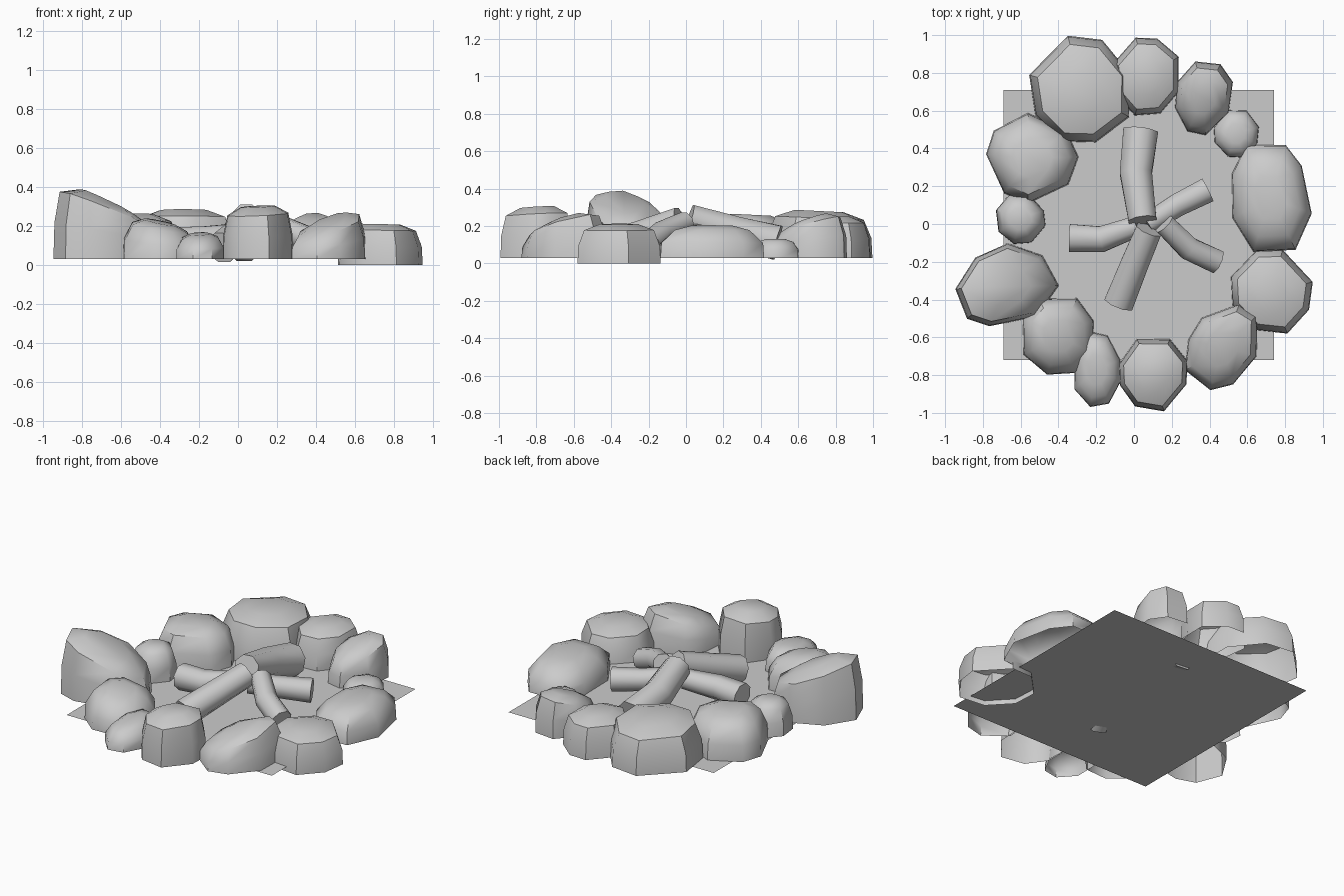
import bpy, math, random
from mathutils import Vector

random.seed(4)
cube = bpy.data.objects.get("Cube")
if cube:
    bpy.data.objects.remove(cube, do_unlink=True)

GROUND = 0.03

grey = bpy.data.materials.new("stone_grey")
grey.use_nodes = True
colour = (0.6, 0.6, 0.6, 1)
grey.diffuse_color = colour
grey.node_tree.nodes["Principled BSDF"].inputs["Base Color"].default_value = colour


def make_object(name, verts, faces, smooth_angle=None):
    mesh = bpy.data.meshes.new(name)
    mesh.from_pydata(verts, [], faces)
    mesh.materials.append(grey)
    obj = bpy.data.objects.new(name, mesh)
    bpy.context.collection.objects.link(obj)
    if smooth_angle:
        bpy.ops.object.select_all(action="DESELECT")
        obj.select_set(True)
        bpy.context.view_layer.objects.active = obj
        bpy.ops.object.shade_smooth_by_angle(angle=math.radians(smooth_angle))
    return obj


def bridge(rings, sides):
    """Quads joining successive rings of equal vertex count."""
    faces = []
    for r in range(rings - 1):
        for i in range(sides):
            j = (i + 1) % sides
            a, b = r * sides, (r + 1) * sides
            faces.append((a + i, a + j, b + j, b + i))
    return faces


def stone(name, x, y, rx, ry, turn, top, tilt_x, tilt_y, shoulder, base=GROUND):
    """Open-bottomed boulder: irregular outline, bulging wall, tilted crown."""
    sides = 8
    turn = math.radians(turn)
    outline = []
    for i in range(sides):
        a = math.tau * (i + 0.5 + random.uniform(-0.2, 0.2)) / sides
        k = random.uniform(0.99, 1.07)
        u, v = rx * k * math.cos(a), ry * k * math.sin(a)
        outline.append((u * math.cos(turn) - v * math.sin(turn),
                        u * math.sin(turn) + v * math.cos(turn)))
    profile = [(1, 0), (0.98, 0.45), (shoulder, 0.85), (shoulder * 0.55, 1)]
    verts = []
    for scale, level in profile:
        for u, v in outline:
            dx, dy = u * scale, v * scale
            height = top + tilt_x * dx + tilt_y * dy - base
            verts.append((x + dx, y + dy, base + level * height))
    faces = bridge(len(profile), sides)
    last = (len(profile) - 1) * sides
    faces.append(tuple(range(last, last + sides)))
    return make_object(name, verts, faces, 45)


def log(name, points, radii):
    """Bent eight-sided log with flat sawn ends."""
    sides = 8
    pts = [Vector(p) for p in points]
    verts = []
    for i, (p, r) in enumerate(zip(pts, radii)):
        axis = (pts[min(i + 1, len(pts) - 1)] - pts[max(i - 1, 0)]).normalized()
        side = axis.cross(Vector((0, 0, 1))).normalized()
        up = side.cross(axis)
        for s in range(sides):
            a = math.tau * (s + 0.5) / sides
            verts.append(p + side * (r * math.cos(a)) - up * (r * math.sin(a)))
    faces = bridge(len(pts), sides)
    last = (len(pts) - 1) * sides
    faces.append(tuple(reversed(range(sides))))
    faces.append(tuple(range(last, last + sides)))
    return make_object(name, verts, faces, 50)


# Ground sheet
make_object("ground_sheet",
            [(-0.69, -0.72, GROUND), (0.74, -0.72, GROUND),
             (0.74, 0.71, GROUND), (-0.69, 0.71, GROUND)], [(0, 1, 2, 3)])

# Ring of stones: x, y, radii, turn, top, tilts, shoulder
stone("stone_back_large", -.28, .71, .27, .29, 0, .28, 0, -.05, .84)
stone("stone_back", .07, .78, .18, .21, 0, .25, 0, 0, .84)
stone("stone_back_right", .37, .67, .15, .2, -10, .24, .1, .3, .82)
stone("stone_small_right", .54, .48, .12, .13, 0, .13, 0, 0, .75)
stone("stone_right_long", .72, .14, .21, .31, 5, .2, .05, 0, .72)
stone("stone_front_right", .73, -.36, .22, .22, 0, .21, -.02, 0, .84, base=0)
stone("stone_front_slope", .47, -.65, .18, .25, -35, .23, .25, .25, .82)
stone("stone_front", .1, -.79, .18, .2, 0, .3, .05, .05, .86)
stone("stone_front_low", -.2, -.77, .13, .2, 0, .16, .05, .1, .75)
stone("stone_front_left", -.4, -.59, .2, .21, 0, .22, -.2, .1, .75)
stone("stone_left_tall", -.68, -.33, .27, .21, 15, .33, -.45, -.1, .88)
stone("stone_small_left", -.6, .03, .13, .14, 0, .22, 0, 0, .8)
stone("stone_left", -.54, .35, .24, .23, -20, .26, 0, -.05, .8)

# Firewood leaning to the middle
log("log_back", [(.035, .49, .11), (.01, .27, .165), (.045, .02, .24)], (.1, .092, .08))
log("log_right", [(.39, .18, .13), (.23, .1, .14), (.07, 0, .16)], (.072, .066, .06))
log("log_front_right", [(.44, -.2, .1), (.29, -.13, .16), (.16, 0, .22)], (.068, .066, .06))
log("log_front", [(-.08, -.42, .09), (0, -.22, .16), (.08, -.03, .23)], (.085, .08, .075))
log("log_left", [(-.34, -.075, .12), (-.17, -.08, .13), (.02, -.01, .16)], (.08, .074, .06))
